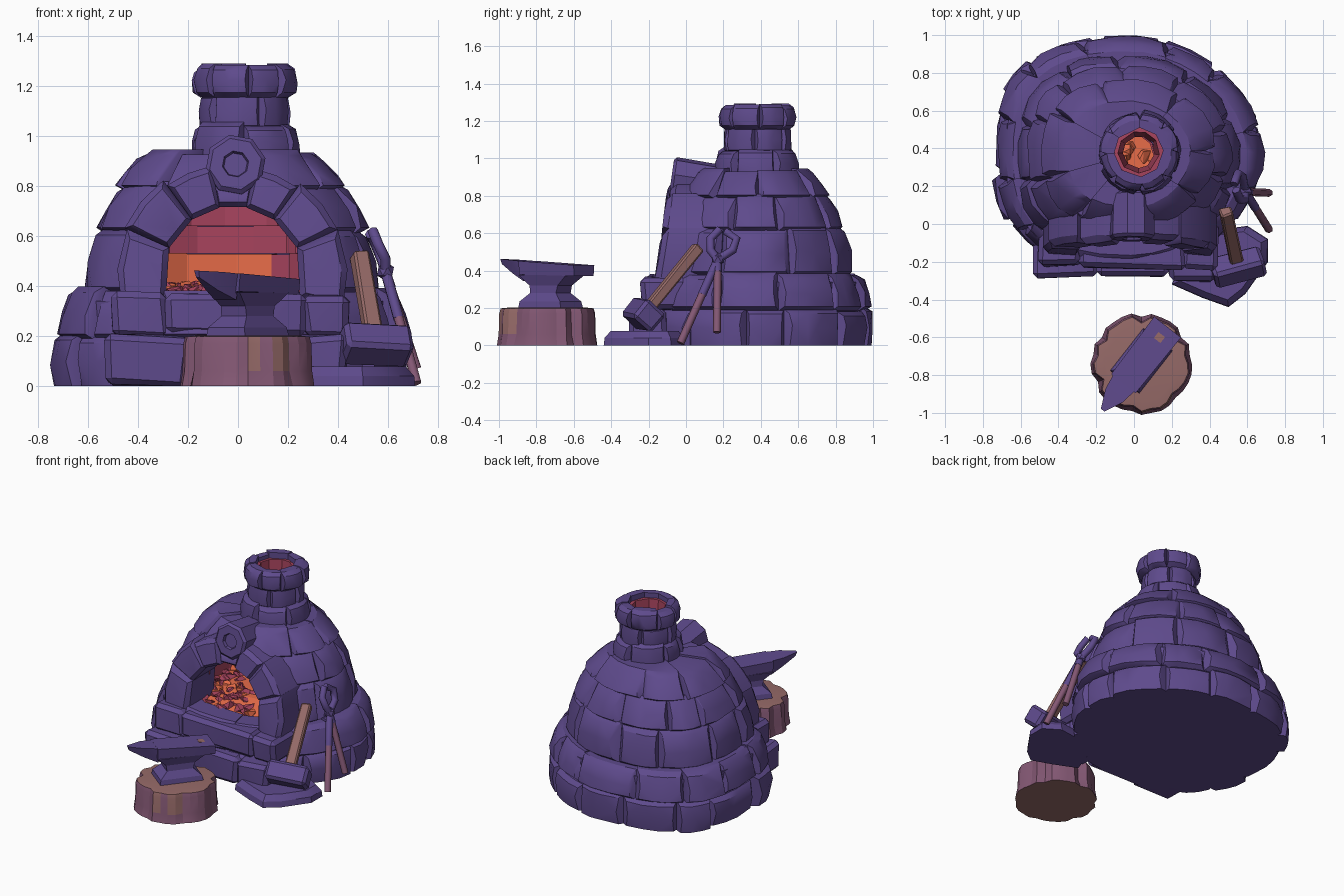
import bpy, bmesh, random
from math import sin, cos, pi, radians
from mathutils import Vector, Matrix

random.seed(7)
if "Cube" in bpy.data.objects:
    bpy.data.objects.remove(bpy.data.objects["Cube"])


def material(name, rgb):
    lin = [((c / 255 + 0.055) / 1.055) ** 2.4 for c in rgb] + [1]
    m = bpy.data.materials.new(name)
    m.use_nodes = True
    m.diffuse_color = lin
    m.node_tree.nodes["Principled BSDF"].inputs["Base Color"].default_value = lin
    return m


PURPLE = material("purple stone", (94, 74, 140))
RED = material("hot red brick", (168, 68, 94))
ORANGE = material("glowing orange", (240, 112, 76))
BARK = material("bark", (132, 88, 116))
WOOD = material("cut wood", (150, 106, 104))


def jit(s):
    return random.uniform(-s, s)


def finish(name, bm, *mats, angle=28):
    bmesh.ops.recalc_face_normals(bm, faces=bm.faces)
    me = bpy.data.meshes.new(name)
    bm.to_mesh(me)
    bm.free()
    for m in mats:
        me.materials.append(m)
    ob = bpy.data.objects.new(name, me)
    bpy.context.collection.objects.link(ob)
    bpy.ops.object.select_all(action='DESELECT')
    ob.select_set(True)
    bpy.context.view_layer.objects.active = ob
    bpy.ops.object.shade_smooth_by_angle(angle=radians(angle))
    return ob


def hull(bm, pts, mat=0):
    """Add the convex stone around the points."""
    t = bmesh.new()
    for p in pts:
        t.verts.new(p)
    r = bmesh.ops.convex_hull(t, input=t.verts[:])
    loose = {v for v in r["geom_interior"] + r["geom_unused"] if isinstance(v, bmesh.types.BMVert)}
    bmesh.ops.delete(t, geom=list(loose), context='VERTS')
    bmesh.ops.dissolve_limit(t, angle_limit=0.02, verts=t.verts[:], edges=t.edges[:])
    for f in t.faces:
        f.material_index = mat
    me = bpy.data.meshes.new("tmp")
    t.to_mesh(me)
    t.free()
    bm.from_mesh(me)
    bpy.data.meshes.remove(me)


def box(lo, hi, c=0.02, j=0.008):
    """Points of a chamfered, slightly crooked block."""
    out = []
    for i in range(8):
        s = [(i >> k) & 1 for k in range(3)]
        p = Vector([hi[k] if s[k] else lo[k] for k in range(3)])
        p += Vector((jit(j), jit(j), jit(j)))
        for k in range(3):
            q = p.copy()
            for m in range(3):
                if m != k:
                    q[m] += -c if s[m] else c
            out.append(q)
    return out


# Ground plans, angle 0 faces the front: the dome is squarer on its right than on its left
def dome(a, r, z):
    s, c = sin(a), cos(a)
    e, wide = (1.06, 1.13) if s > 0 else (0.8, 1.16)
    return Vector((-0.02 + wide * r * abs(s) ** e * (1 if s > 0 else -1),
                   0.37 - r * abs(c) ** e * (1 if c > 0 else -1), z))


def round_plan(a, r, z):
    return Vector((0.025 + r * sin(a), 0.38 - r * cos(a), z))


def course(name, plan, n, z0, z1, r0, r1, depth, gap=0, mats=(PURPLE,), inner=None, off=0.0,
           rough=0.014, groove=0.024):
    """One ring of rounded stones, left open at the front by the gap angle."""
    bm = bmesh.new()
    start, span = radians(gap) + off, 2 * pi - 2 * radians(gap)
    cuts = [start + span * (i + (jit(0.18) if 0 < i < n else 0)) / n for i in range(n + 1)]
    for a0, a1 in zip(cuts, cuts[1:]):
        w, bulge, top = a1 - a0, jit(rough), jit(rough)
        pts = []
        for z, r, d in ((z0, r0, 1), (z1 + top, r1, -1)):
            for k in (0, 0.33, 0.67, 1):
                pts.append(plan(a0 + w * k, inner or r - depth, z))
                pts.append(plan(a0 + w * k, r - groove - 0.01 + bulge * 0.5, z))
            for k in (0.07, 0.36, 0.64, 0.93):
                rr = r + bulge + jit(rough * 0.5) - (groove * 0.3 if k in (0.07, 0.93) else 0)
                pts.append(plan(a0 + w * k, rr, z + (d * groove if z > 0.01 else 0)))
        for k in (0.1, 0.5, 0.9):
            pts.append(plan(a0 + w * k, (r0 + r1) / 2 + bulge + groove * 0.3, (z0 + z1) / 2 + jit(rough)))
        hull(bm, pts)
    return finish(name, bm, *mats)


# Dome: solid base, brick courses and hot lining
bm = bmesh.new()
hull(bm, [dome(2 * pi * i / 32, 0.57, z) for i in range(32) for z in (0, 0.34)])
finish("hearth_base", bm, PURPLE)
course("dome_course_1", dome, 13, 0, 0.195, 0.62, 0.62, 0.15)
course("dome_course_2", dome, 12, 0.185, 0.385, 0.615, 0.575, 0.16, off=0.2)
course("dome_course_3", dome, 8, 0.37, 0.625, 0.525, 0.485, 0.08, gap=36)
course("dome_course_4", dome, 8, 0.61, 0.805, 0.48, 0.405, 0.08, gap=32)
course("dome_course_5", dome, 8, 0.78, 0.935, 0.398, 0.315, 0.2, inner=0.13, off=0.15)
low = course("lining_low", dome, 12, 0.33, 0.53, 0.43, 0.43, 0.08, gap=36, mats=(RED, ORANGE), rough=0.004, groove=0.01)
for p in low.data.polygons:
    p.material_index = 1 if -0.3 < p.center.x < 0.16 and p.center.y > 0.3 else 0
for name, n, z0, z1, r in (("lining_mid", 11, 0.53, 0.64, 0.42), ("lining_high", 10, 0.64, 0.79, 0.36)):
    course(name, dome, n, z0, z1, r, r, 0.08, gap=35, mats=(RED,), rough=0.004, groove=0.01)
course("lining_roof", dome, 9, 0.75, 0.79, 0.34, 0.33, 0.2, mats=(RED,), inner=0.11, rough=0.003, groove=0.01)

# Chimney with its lined, narrowing flue
course("chimney_foot", round_plan, 6, 0.9, 1.05, 0.22, 0.205, 0.1, inner=0.13, rough=0.01, groove=0.018)
course("chimney_neck", round_plan, 6, 1.03, 1.17, 0.18, 0.175, 0.06, inner=0.13, off=0.4, rough=0.008, groove=0.014)
course("chimney_cap", round_plan, 8, 1.155, 1.285, 0.203, 0.2, 0.08, inner=0.13, off=0.1, rough=0.01, groove=0.02)
course("chimney_flue", round_plan, 9, 0.78, 1.25, 0.112, 0.138, 0.028, mats=(RED,), rough=0.002, groove=0.002)

# Arch stones, mirrored about the mouth
bm = bmesh.new()
AX, AZ = -0.02, 0.44


def arch_stone(d0, d1, ri, ro, front):
    pts = []
    for k, i in ((0, 0.1), (0.5, 0.5), (1, 0.9)):
        for t, c in ((ri, 0.018), (ro, -0.025)):
            for back in (0, 1):
                a = radians(d0 + (d1 - d0) * k)
                b = radians(d0 + (d1 - d0) * i)
                for ang, rad, dy in ((a, t, 0.03), (b, t + c, 0)):
                    z = AZ + rad * sin(ang)
                    y = 0.14 if back else front + dy + 0.14 * (z - 0.36) + jit(0.006)
                    pts.append((AX + rad * cos(ang), y, z))
    hull(bm, pts)


for d0, d1, ro in ((-17, 24, 0.455), (24, 54, 0.465), (54, 79, 0.45)):
    for a, b in ((d0, d1), (180 - d1, 180 - d0)):
        arch_stone(a, b, 0.28, ro + jit(0.012), -0.165 + jit(0.015))
arch_stone(77, 103, 0.285, 0.37, -0.13)
finish("mouth_arch", bm, PURPLE)

# Round keystone with a recessed centre
bm = bmesh.new()
bmesh.ops.create_cone(bm, cap_ends=True, segments=8, radius1=0.115, radius2=0.123, depth=0.25)
bmesh.ops.bevel(bm, geom=[e for e in bm.edges if abs(e.verts[0].co.z - e.verts[1].co.z) < 0.01],
                offset=0.016, segments=1, affect='EDGES')
face = max(bm.faces, key=lambda f: f.calc_center_median().z)
bmesh.ops.inset_region(bm, faces=[face], thickness=0.052)
bmesh.ops.inset_region(bm, faces=[face], thickness=0.006, depth=-0.02)
bmesh.ops.transform(bm, verts=bm.verts, matrix=Matrix.Translation((-0.01, 0.045, 0.872))
                    @ Matrix.Rotation(radians(82), 4, 'X') @ Matrix.Rotation(radians(12), 4, 'Z'))
finish("keystone", bm, PURPLE)

# Sill and shoulder stones around the mouth
bm = bmesh.new()
for lo, hi in (((-0.29, -0.235, 0.2), (0.27, 0, 0.362)), ((0.26, -0.24, 0.2), (0.44, 0, 0.37)),
               ((-0.5, -0.22, 0.19), (-0.28, 0, 0.38)), ((-0.53, -0.285, 0), (-0.2, -0.1, 0.2)),
               ((-0.19, -0.27, 0), (0.18, -0.1, 0.2)), ((0.18, -0.3, 0), (0.43, -0.1, 0.2))):
    hull(bm, [(x, y, max(z, 0)) for x, y, z in box(lo, hi, 0.025, 0.01)])
finish("mouth_sill", bm, PURPLE)

# Glowing coals
bm = bmesh.new()
hull(bm, [dome(2 * pi * i / 16, r, z) for i in range(16) for r, z in ((0.4, 0.33), (0.4, 0.35), (0.2, 0.4))])
for i in range(170):
    a, r = random.uniform(0, 2 * pi), 0.39 * random.random() ** 0.5
    c, s = dome(a, r, 0.41 - 0.12 * r), random.uniform(0.03, 0.05)
    hull(bm, [c + Vector((jit(1), jit(1), jit(0.8))).normalized() * s for _ in range(11)],
         1 if r > 0.12 and random.random() < 0.6 else 0)
finish("coals", bm, ORANGE, RED, angle=10)

# Stump with split bark
bm = bmesh.new()
N = 32
wob = [jit(0.006) - (0.026 if i % 5 == 3 else 0.012 if i % 7 == 1 else 0) for i in range(N)]
rings = [[bm.verts.new((0.04 + (r + w * k) * cos(2 * pi * i / N), -0.74 + (r + w * k) * sin(2 * pi * i / N), z))
          for i, w in enumerate(wob)]
         for r, z, k in ((0.268, 0, 0.6), (0.257, 0.06, 1), (0.254, 0.17, 1), (0.246, 0.198, 1), (0.2, 0.203, 0))]
for row, (lo, hi) in enumerate(zip(rings, rings[1:])):
    for i in range(N):
        f = bm.faces.new((lo[i - 1], lo[i], hi[i], hi[i - 1]))
        f.material_index = 1 if row == 3 or row and i in (25, 27, 28) else 0
for ring in (rings[0], rings[-1]):
    bm.faces.new(ring).material_index = 1
finish("stump", bm, BARK, WOOD, angle=15)

# Anvil, lengthwise along u with the horn at negative u
turn = Matrix.Translation((0.03, -0.735, 0)) @ Matrix.Rotation(radians(52), 4, 'Z')
bm = bmesh.new()


def slab(u0, u1, v, z):
    return [(u, s * v, z) for u in (u0, u1) for s in (-1, 1)]


foot, step = slab(-0.13, 0.16, 0.1, 0.19), slab(-0.125, 0.15, 0.092, 0.235)
waist, collar = slab(-0.075, 0.1, 0.064, 0.28), slab(-0.08, 0.11, 0.062, 0.32)
under = slab(-0.14, 0.18, 0.08, 0.375)
for a, b in ((foot, step), (step, waist), (waist, collar), (collar, under)):
    hull(bm, a + b)
hull(bm, [(u, s * v, z - 0.06 * u) for u, v, z in
          ((-0.14, 0.076, 0.37), (0.24, 0.084, 0.385), (-0.14, 0.082, 0.443), (0.24, 0.09, 0.443)) for s in (-1, 1)])
hull(bm, [(u, s * v, z) for u, v, z in ((-0.13, 0.072, 0.45), (-0.13, 0.055, 0.345), (-0.22, 0.058, 0.457),
          (-0.22, 0.03, 0.385), (-0.318, 0.012, 0.462), (-0.31, 0.008, 0.435)) for s in (-1, 1)])
bmesh.ops.transform(bm, verts=bm.verts, matrix=turn)
finish("anvil", bm, PURPLE)
bm = bmesh.new()
hull(bm, [turn @ Vector((u, v, z - 0.06 * u)) for u in (0.15, 0.19) for v in (-0.022, 0.022) for z in (0.44, 0.4445)])
finish("anvil_hole", bm, WOOD)

# Flat rock with the hammer resting on it
bm = bmesh.new()
rim = ((0.2, -0.32), (0.36, -0.39), (0.5, -0.44), (0.59, -0.37), (0.71, -0.2), (0.71, -0.08), (0.6, -0.01), (0.3, -0.05))
hull(bm, [(0.47 + (x - 0.47) * k, -0.2 + (y + 0.2) * k, z) for x, y in rim for k, z in ((1, 0), (0.98, 0.04), (0.84, 0.078))])
finish("flat_rock", bm, PURPLE)

pose = Matrix.Translation((0.55, -0.23, 0.165)) @ Matrix.Rotation(radians(18), 4, 'Z') \
    @ Matrix.Rotation(radians(-40), 4, 'X') @ Matrix.Rotation(radians(4), 4, 'Y')
for name, lo, hi, c, m in (("hammer_head", (-0.14, -0.07, -0.065), (0.14, 0.07, 0.065), 0.018, PURPLE),
                           ("hammer_handle", (-0.034, -0.028, 0), (0.034, 0.028, 0.475), 0.009, WOOD)):
    bm = bmesh.new()
    hull(bm, [pose @ p for p in box(lo, hi, c, 0.004)])
    finish(name, bm, m)


# Tongs leaning on the dome
def bar(name, pts, r, mat):
    cu = bpy.data.curves.new(name, 'CURVE')
    cu.dimensions, cu.bevel_depth, cu.bevel_resolution, cu.use_fill_caps = '3D', r, 1, True
    sp = cu.splines.new('POLY')
    sp.points.add(len(pts) - 1)
    for p, q in zip(sp.points, pts):
        p.co = (*q, 1)
    cu.materials.append(mat)
    bpy.context.collection.objects.link(bpy.data.objects.new(name, cu))


pivot = Vector((0.59, 0.17, 0.46))
for side, foot_at, grip, jaw in (
        ("front", (0.715, -0.03, 0.012), 0.6, ((0.575, 0.25, 0.51), (0.55, 0.27, 0.57), (0.53, 0.21, 0.61))),
        ("back", (0.715, 0.165, 0.07), 0.85, ((0.59, 0.13, 0.51), (0.56, 0.13, 0.57), (0.54, 0.18, 0.62)))):
    end = Vector(foot_at)
    bar("tongs_grip_" + side, (end, end.lerp(pivot, grip)), 0.021, BARK)
    bar("tongs_jaw_" + side, (end.lerp(pivot, grip - 0.02), pivot, *jaw), 0.023, PURPLE)
bm = bmesh.new()
bmesh.ops.create_icosphere(bm, subdivisions=1, radius=0.038, matrix=Matrix.Translation(pivot))
finish("tongs_pivot", bm, PURPLE)
